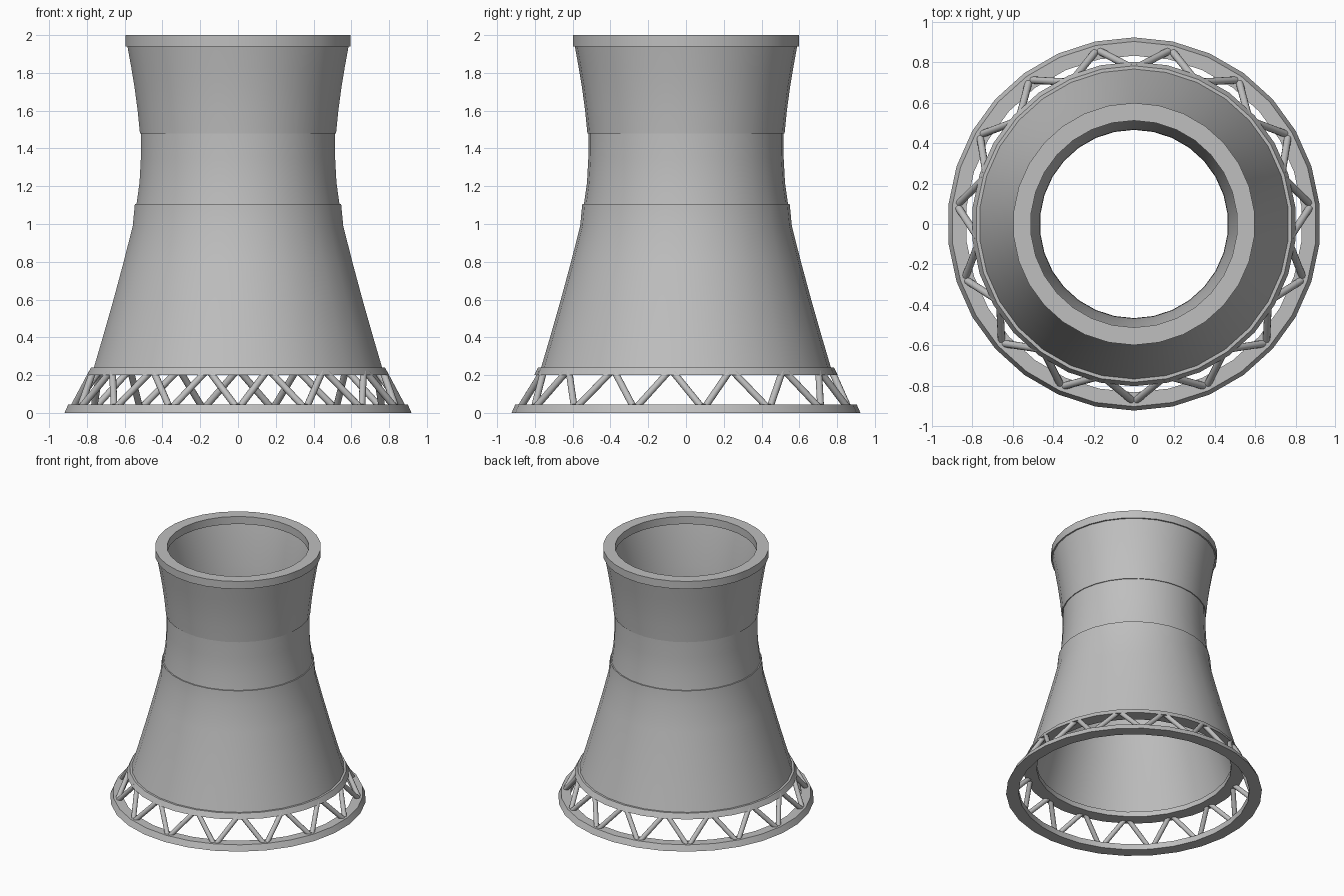
import bpy
import bmesh
from math import cos, sin, radians, pi
from mathutils import Vector

SIDES = 30
BAYS = 15

cube = bpy.data.objects.get("Cube")
if cube:
    bpy.data.objects.remove(cube, do_unlink=True)

concrete = bpy.data.materials.new("grey concrete")
concrete.use_nodes = True
grey = (0.52, 0.52, 0.52, 1)
concrete.diffuse_color = grey
concrete.node_tree.nodes["Principled BSDF"].inputs["Base Color"].default_value = grey


def finish(bm, name, angle):
    """Turn a bmesh into a named object with smooth sides and sharp rims."""
    bmesh.ops.recalc_face_normals(bm, faces=bm.faces)
    mesh = bpy.data.meshes.new(name)
    bm.to_mesh(mesh)
    bm.free()
    mesh.materials.append(concrete)
    obj = bpy.data.objects.new(name, mesh)
    bpy.context.collection.objects.link(obj)
    bpy.ops.object.select_all(action="DESELECT")
    obj.select_set(True)
    bpy.context.view_layer.objects.active = obj
    bpy.ops.object.shade_smooth_by_angle(angle=radians(angle))
    return obj


def around(radius, degrees, z):
    a = radians(degrees - 90)
    return Vector((radius * cos(a), radius * sin(a), z))


def lathe(name, profile, angle=25):
    """Revolve a closed (radius, height) profile about the z axis."""
    bm = bmesh.new()
    rings = [[bm.verts.new(around(r * 1.004, i * 360 / SIDES, z)) for r, z in profile]
             for i in range(SIDES)]
    n = len(profile)
    for i in range(SIDES):
        a, b = rings[i], rings[(i + 1) % SIDES]
        for j in range(n):
            k = (j + 1) % n
            bm.faces.new((a[j], b[j], b[k], a[k]))
    return finish(bm, name, angle)


# Ground ring and the collar at the foot of the shell
lathe("base_ring", [(0.83, 0), (0.92, 0), (0.90, 0.045), (0.83, 0.045)])
lathe("shell_foot_ring", [(0.70, 0.2), (0.80, 0.2), (0.78, 0.24), (0.70, 0.24)])

# Curved shell in three lifts, with small steps where they meet
outer = [(0.767, 0.23), (0.717, 0.4), (0.66, 0.6), (0.606, 0.8), (0.558, 0.99),
         (0.547, 1.105), (0.538, 1.105), (0.522, 1.22), (0.515, 1.35), (0.514, 1.48),
         (0.520, 1.48), (0.532, 1.6), (0.548, 1.72), (0.566, 1.83), (0.588, 1.95)]
inner = [(0.54, 1.95), (0.515, 1.83), (0.485, 1.62), (0.466, 1.45), (0.464, 1.3),
         (0.485, 1.12), (0.508, 0.99), (0.556, 0.8), (0.61, 0.6), (0.667, 0.4), (0.715, 0.23)]
lathe("shell", outer + inner)

# Top rim
lathe("top_rim", [(0.51, 1.94), (0.597, 1.94), (0.597, 2), (0.51, 2)])

# Ring of V-shaped struts
bm = bmesh.new()
for i in range(BAYS):
    middle = i * 360 / BAYS
    for side in (-1, 1):
        foot = around(0.872, middle + side * 0.8, 0.035)
        head = around(0.775, middle + side * 11, 0.215)
        run = head - foot
        turn = run.to_track_quat("Z", "Y").to_matrix().to_4x4()
        turn.translation = (foot + head) / 2
        bmesh.ops.create_cone(bm, cap_ends=True, segments=12, radius1=0.018,
                              radius2=0.018, depth=run.length, matrix=turn)
finish(bm, "struts", 40)
